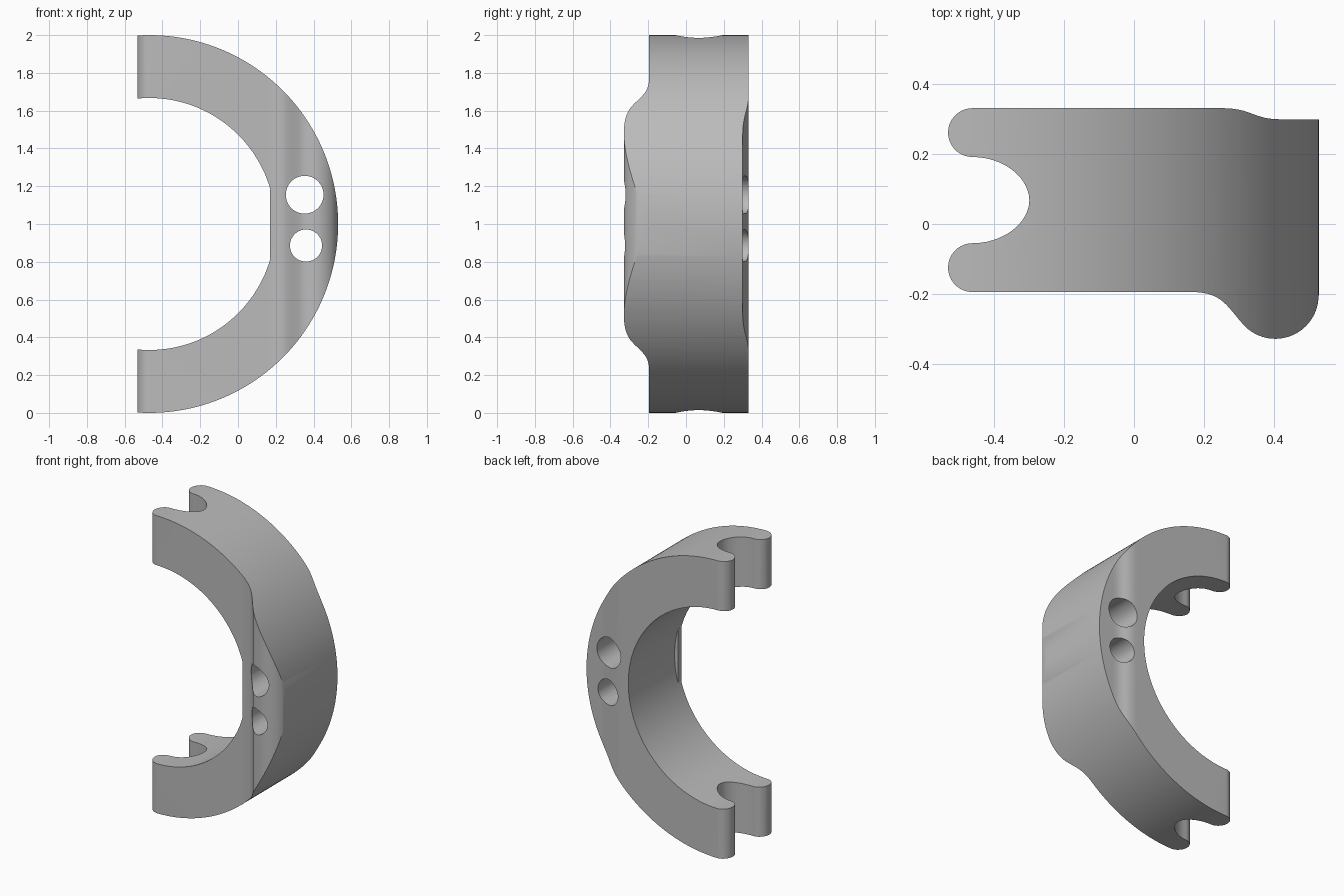
import bpy, bmesh
from math import sin, cos, pi, radians
from mathutils import Vector
from mathutils.geometry import interpolate_bezier

old = bpy.data.objects.get("Cube")
if old:
    bpy.data.objects.remove(old)

grey = bpy.data.materials.new("plain_grey")
grey.use_nodes = True
colour = (0.5, 0.5, 0.5, 1)
grey.diffuse_color = colour
grey.node_tree.nodes["Principled BSDF"].inputs["Base Color"].default_value = colour


def arc(cx, cy, r, a, b, n):
    """Points on a circle from angle a to b in degrees."""
    angles = [radians(a + (b - a) * i / n) for i in range(n + 1)]
    return [(cx + r * cos(t), cy + r * sin(t)) for t in angles]


def bend(p, h1, h2, q, n=14):
    """Bezier from p to q without its end points."""
    pts = interpolate_bezier(Vector(p), Vector(h1), Vector(h2), Vector(q), n)
    return [(v[0], v[1]) for v in pts[1:-1]]


def prism(name, outline, lo, hi, axis):
    """Extrude an outline along y (points are x,z) or z (points are x,y)."""
    bm = bmesh.new()

    def place(u, v, w):
        return (u, w, v) if axis == "y" else (u, v, w)
    face = bm.faces.new([bm.verts.new(place(u, v, lo)) for u, v in outline])
    ext = bmesh.ops.extrude_face_region(bm, geom=[face])
    top = [g for g in ext["geom"] if isinstance(g, bmesh.types.BMVert)]
    bmesh.ops.translate(bm, verts=top, vec=place(0, 0, hi - lo))
    bmesh.ops.recalc_face_normals(bm, faces=bm.faces)
    mesh = bpy.data.meshes.new(name)
    bm.to_mesh(mesh)
    bm.free()
    mesh.materials.append(grey)
    ob = bpy.data.objects.new(name, mesh)
    bpy.context.collection.objects.link(ob)
    return ob


def combine(target, other, operation):
    """Apply a boolean and remove the helper."""
    bpy.context.view_layer.objects.active = target
    mod = target.modifiers.new(operation, "BOOLEAN")
    mod.operation, mod.solver, mod.object = operation, "EXACT", other
    bpy.ops.object.modifier_apply(modifier=mod.name)
    bpy.data.objects.remove(other)


# Plan outline: forked arms, front bulge, stepped back
tip_r = 0.07
upper_tip = arc(-0.463, 0.262, tip_r, 90, 270, 18)
lower_tip = arc(-0.463, -0.125, tip_r, 90, 270, 18)
slot_end = (-0.3, 0.068)
bulge = arc(0.405, -0.205, 0.124, 222, 360, 28)
plan = upper_tip
plan += bend(upper_tip[-1], (-0.37, 0.192), (-0.3, 0.13), slot_end)
plan += [slot_end]
plan += bend(slot_end, (-0.3, 0.006), (-0.37, -0.055), lower_tip[0])
plan += lower_tip + [(0.165, -0.195)]
plan += bend((0.165, -0.195), (0.25, -0.195), (0.264, -0.232), bulge[0])
plan += bulge + [(0.54, -0.205), (0.54, 0.3), (0.42, 0.3)]
plan += bend((0.42, 0.3), (0.34, 0.3), (0.34, 0.332), (0.25, 0.332))
plan += [(0.25, 0.332)]
body = prism("half_ring_clamp", plan, -0.1, 2.1, "z")

# Half ring seen from the front
ring = arc(-0.47, 1, 1, -100, 100, 140) + arc(-0.47, 1, 0.667, 100, -100, 120)
combine(body, prism("ring_helper", ring, -0.6, 0.6, "y"), "INTERSECT")

# Shallow flat lip at the front of the bore
lip = [(0.17, 1.183), (0.17, 0.817)] + arc(-0.47, 1, 0.69, -15, 15, 16)
combine(body, prism("lip_helper", lip, -0.1949, -0.16, "y"), "UNION")

# Two bolt holes through the thick side
for z, x, r in ((1.155, 0.353, 0.1), (0.886, 0.36, 0.085)):
    hole = arc(x, z, r, 0, 352.5, 47)
    combine(body, prism("hole_helper", hole, -0.6, 0.6, "y"), "DIFFERENCE")

bpy.ops.object.select_all(action="DESELECT")
body.select_set(True)
bpy.context.view_layer.objects.active = body
bpy.ops.object.shade_smooth_by_angle(angle=radians(25))
